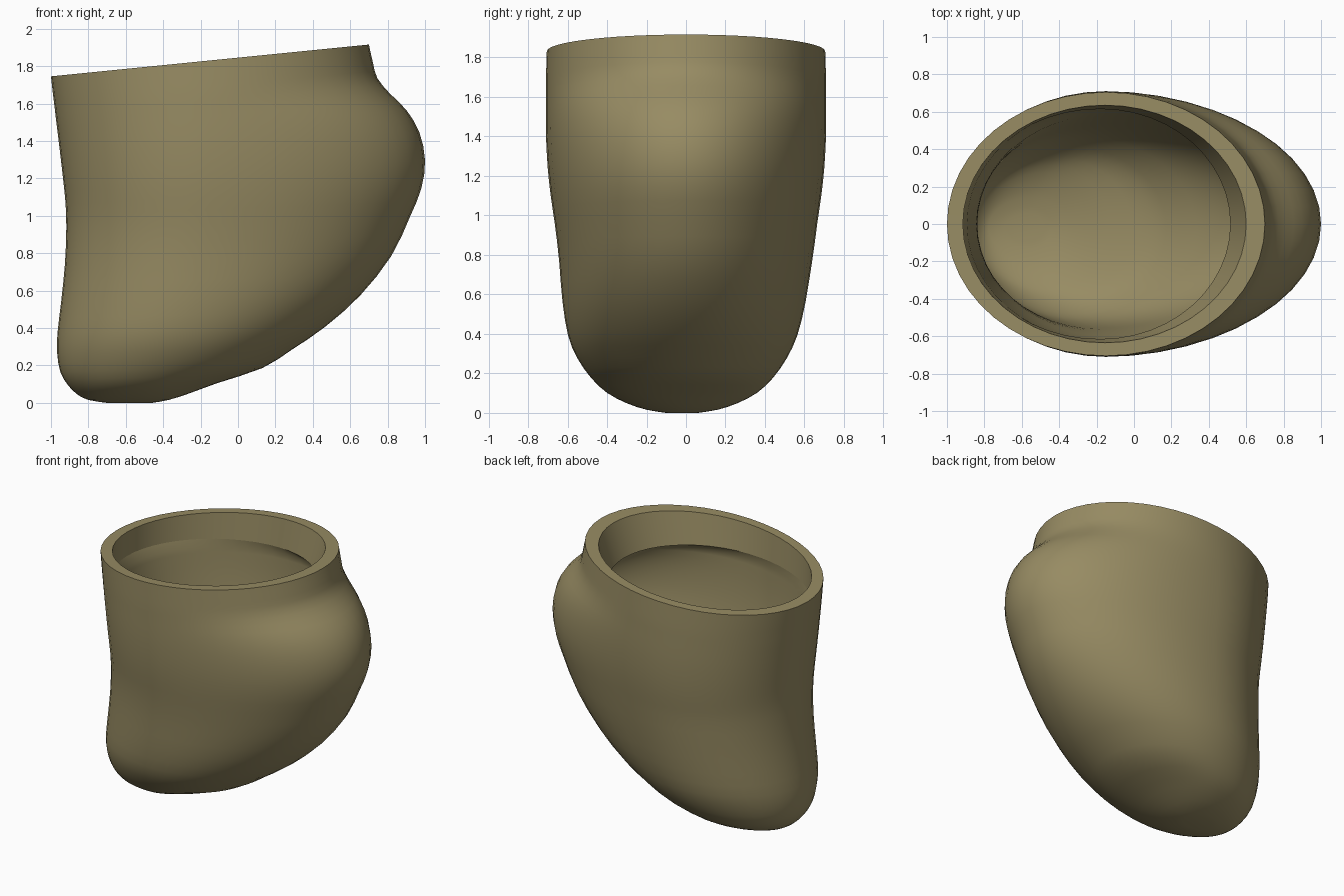
import bpy, bmesh, math

if "Cube" in bpy.data.objects:
    bpy.data.objects.remove(bpy.data.objects["Cube"])

N = 48      # sides of each ring
WALL = 0.08  # wall thickness

mat = bpy.data.materials.new("olive tan")
mat.diffuse_color = (0.31, 0.26, 0.125, 1)
mat.use_nodes = True
mat.node_tree.nodes["Principled BSDF"].inputs["Base Color"].default_value = mat.diffuse_color

# Egg-shaped rings: z at left end, z at right end, x left, x right, x of widest point, half width
outer = [
    (0.004, 0.004, -0.70, -0.46, -0.57, 0.08),
    (0.02, 0.02, -0.80, -0.37, -0.55, 0.18),
    (0.05, 0.055, -0.86, -0.26, -0.51, 0.28),
    (0.10, 0.11, -0.91, -0.11, -0.46, 0.38),
    (0.17, 0.19, -0.95, 0.13, -0.39, 0.46),
    (0.27, 0.29, -0.967, 0.29, -0.33, 0.53),
    (0.38, 0.41, -0.965, 0.465, -0.28, 0.58),
    (0.55, 0.58, -0.945, 0.655, -0.22, 0.615),
    (0.75, 0.79, -0.925, 0.82, -0.18, 0.64),
    (0.94, 1.00, -0.918, 0.92, -0.15, 0.665),
    (1.07, 1.15, -0.922, 0.98, -0.15, 0.685),
    (1.20, 1.30, -0.935, 1.00, -0.15, 0.70),
    (1.33, 1.45, -0.95, 0.97, -0.15, 0.708),
    (1.43, 1.57, -0.962, 0.90, -0.15, 0.71),
    (1.51, 1.66, -0.972, 0.81, -0.15, 0.71),
    (1.58, 1.74, -0.98, 0.745, -0.15, 0.71),
    (1.66, 1.82, -0.99, 0.722, -0.15, 0.708),
    (1.75, 1.92, -1.00, 0.70, -0.15, 0.705),
]
rim_inner = (1.758, 1.91, -0.915, 0.60, -0.155, 0.635)
step_ring = (1.58, 1.67, -0.915, 0.515, -0.18, 0.615)


def smooth_rows(rows):
    """Add a spline midpoint between neighbouring rows."""
    out = []
    for k in range(len(rows) - 1):
        p = [rows[max(0, min(len(rows) - 1, k + d))] for d in (-1, 0, 1, 2)]
        out.append(p[1])
        out.append(tuple((-a + 9 * b + 9 * c - d) / 16 for a, b, c, d in zip(*p)))
    return out + [rows[-1]]


bm = bmesh.new()


def ring(zl, zr, x0, x1, xc, yh):
    verts = []
    shift = -0.02 * max(0, min(1, (0.8 - zl) / 0.5))  # base leans slightly forward
    for i in range(N):
        t = 2 * math.pi * i / N
        c = math.cos(t)
        x = xc + c * ((x1 - xc) if c > 0 else (xc - x0))
        z = zl + (zr - zl) * (x - x0) / (x1 - x0)
        verts.append(bm.verts.new((x, yh * math.sin(t) + shift, z)))
    return verts


def bridge(rings):
    for a, b in zip(rings, rings[1:]):
        for i in range(N):
            j = (i + 1) % N
            bm.faces.new((a[i], a[j], b[j], b[i]))


# Outer shell
shell = [ring(*row) for row in smooth_rows(outer)]
bridge(shell)
bm.faces.new(shell[0][::-1])
bm.normal_update()

# Cavity: outer shell moved inward, up to just below the neck
cavity = [[bm.verts.new(v.co - v.normal * WALL) for v in r] for r in shell[:29]]
step = ring(*step_ring)
bridge([shell[-1], ring(*rim_inner), step] + cavity[::-1])
bm.faces.new(cavity[0])
bmesh.ops.recalc_face_normals(bm, faces=bm.faces)

# Crisp edge at the inner step
step = set(step)
for f in bm.faces:
    f.smooth = True
for e in bm.edges:
    if e.verts[0] in step and e.verts[1] in step:
        e.smooth = False

mesh = bpy.data.meshes.new("socket_cup")
bm.to_mesh(mesh)
bm.free()
mesh.materials.append(mat)
cup = bpy.data.objects.new("socket_cup", mesh)
bpy.context.collection.objects.link(cup)
bpy.context.view_layer.objects.active = cup
cup.select_set(True)
bpy.ops.object.shade_smooth_by_angle(angle=math.radians(45))
cup.location.z = -0.004
